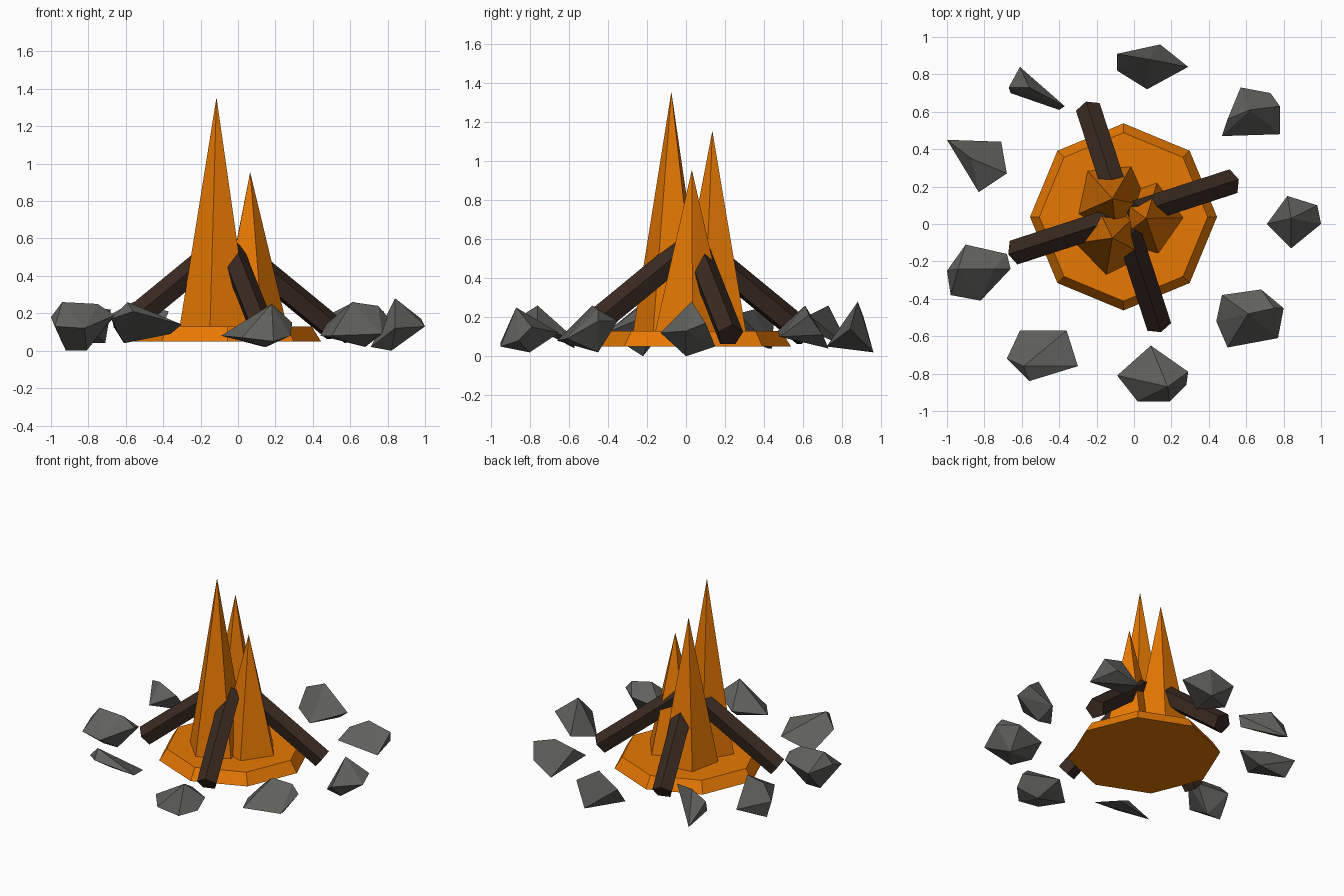
import bpy, bmesh
from math import sin, cos, pi, radians
from mathutils import Vector

if "Cube" in bpy.data.objects:
    bpy.data.objects.remove(bpy.data.objects["Cube"])


def material(name, color):
    mat = bpy.data.materials.new(name)
    mat.use_nodes = True
    mat.diffuse_color = (*color, 1)
    mat.node_tree.nodes["Principled BSDF"].inputs["Base Color"].default_value = (*color, 1)
    return mat


orange = material("flame orange", (0.8, 0.19, 0.001))
brown = material("charred wood", (0.042, 0.023, 0.015))
grey = material("stone grey", (0.117, 0.12, 0.108))


def solid(name, points, mat):
    """Flat-faced convex solid wrapped around the given points."""
    bm = bmesh.new()
    for p in points:
        bm.verts.new(p)
    hull = bmesh.ops.convex_hull(bm, input=bm.verts)
    inside = [v for v in hull["geom_interior"] if isinstance(v, bmesh.types.BMVert)]
    bmesh.ops.delete(bm, geom=inside, context='VERTS')
    bmesh.ops.dissolve_limit(bm, angle_limit=radians(1), verts=bm.verts, edges=bm.edges)
    bmesh.ops.recalc_face_normals(bm, faces=bm.faces)
    mesh = bpy.data.meshes.new(name)
    bm.to_mesh(mesh)
    bm.free()
    mesh.materials.append(mat)
    obj = bpy.data.objects.new(name, mesh)
    bpy.context.collection.objects.link(obj)


UP = Vector((0, 0, 1))
X, Y = Vector((1, 0, 0)), Vector((0, 1, 0))


def ring(center, radius, sides, turn=0, u=X, v=Y):
    """Regular polygon in the plane of u and v."""
    angles = [radians(turn) + 2 * pi * i / sides for i in range(sides)]
    return [center + radius * (cos(a) * u + sin(a) * v) for a in angles]


# Ember bed: bevelled octagonal slab
bed = Vector((-0.056, 0.038, 0))
solid("ember_bed", ring(bed + UP * 0.05, 0.5, 8) + ring(bed + UP * 0.13, 0.45, 8), orange)

# Flames: five-sided spikes
for name, x, y, height, turn in (("tall_flame", -0.115, -0.075, 1.355, 44),
                                 ("middle_flame", -0.115, 0.135, 1.155, 60),
                                 ("short_flame", 0.065, 0.03, 0.955, 1)):
    foot = Vector((x, y, 0.12))
    tip = Vector((x, y, height))
    solid(name, ring(foot, 0.2, 5, turn) + [tip], orange)

# Logs: four five-sided beams leaning to the middle, ridge upward
tilt = radians(38)
for i, side in enumerate(("left", "back", "right", "front")):
    heading = radians(18) + i * pi / 2
    out = Vector((cos(heading), sin(heading), 0))
    across = UP.cross(out)
    lift = out * sin(tilt) + UP * cos(tilt)
    low = bed + out * 0.605 + UP * 0.108
    high = low + (UP * sin(tilt) - out * cos(tilt)) * 0.69
    ends = [p for c in (low, high) for p in ring(c, 0.07, 5, 90, across, lift)]
    solid(side + "_log", ends, brown)


def stone(side, *corners):
    """Rough faceted rock from its main corners, in hundredths."""
    solid(side + "_stone", [Vector(c) / 100 for c in corners], grey)


# Ring of stones
stone("back", (-9, 91, 20), (14, 96, 2), (29, 84, 14), (7, 72, 5), (-9, 82, 8), (8, 88, 28))
stone("back_left", (57, 73, 4), (73, 70, 11), (78, 63, 21), (78, 48, 10), (47, 47, 13),
      (50, 56, 20), (62, 61, 26))
stone("left", (82, 15, 5), (98, 10, 17), (100, 0, 13), (84, -13, 12), (71, 0, 2),
      (84, 3, 28), (82, 0, 0))
stone("front_left", (47, -38, 14), (68, -35, 18), (80, -45, 18), (77, -61, 9), (50, -66, 8),
      (44, -52, 8), (61, -48, 26), (75, -45, 24), (68, -45, 2))
stone("front", (9, -65, 12), (29, -79, 15), (28, -86, 8), (19, -95, 5), (2, -95, 7),
      (-9, -81, 8), (18, -87, 25), (15, -80, 2))
stone("front_right", (-61, -57, 4), (-36, -57, 9), (-30, -76, 14), (-56, -84, 21),
      (-68, -72, 17), (-59, -76, 26))
stone("right", (-90, -11, 14), (-68, -16, 16), (-66, -24, 19), (-82, -41, 12),
      (-98, -38, 13), (-100, -25, 18), (-94, -24, 26), (-75, -24, 25), (-81, -22, 0), (-92, -22, 0))
stone("back_right", (-100, 45, 18), (-71, 44, 4), (-68, 27, 22), (-83, 17, 15),
      (-87, 35, 24), (-94, 42, 4))
stone("far_back_right", (-61, 84, 4), (-37, 63, 21), (-40, 61, 14), (-66, 70, 12),
      (-67, 73, 20), (-56, 73, 26))
